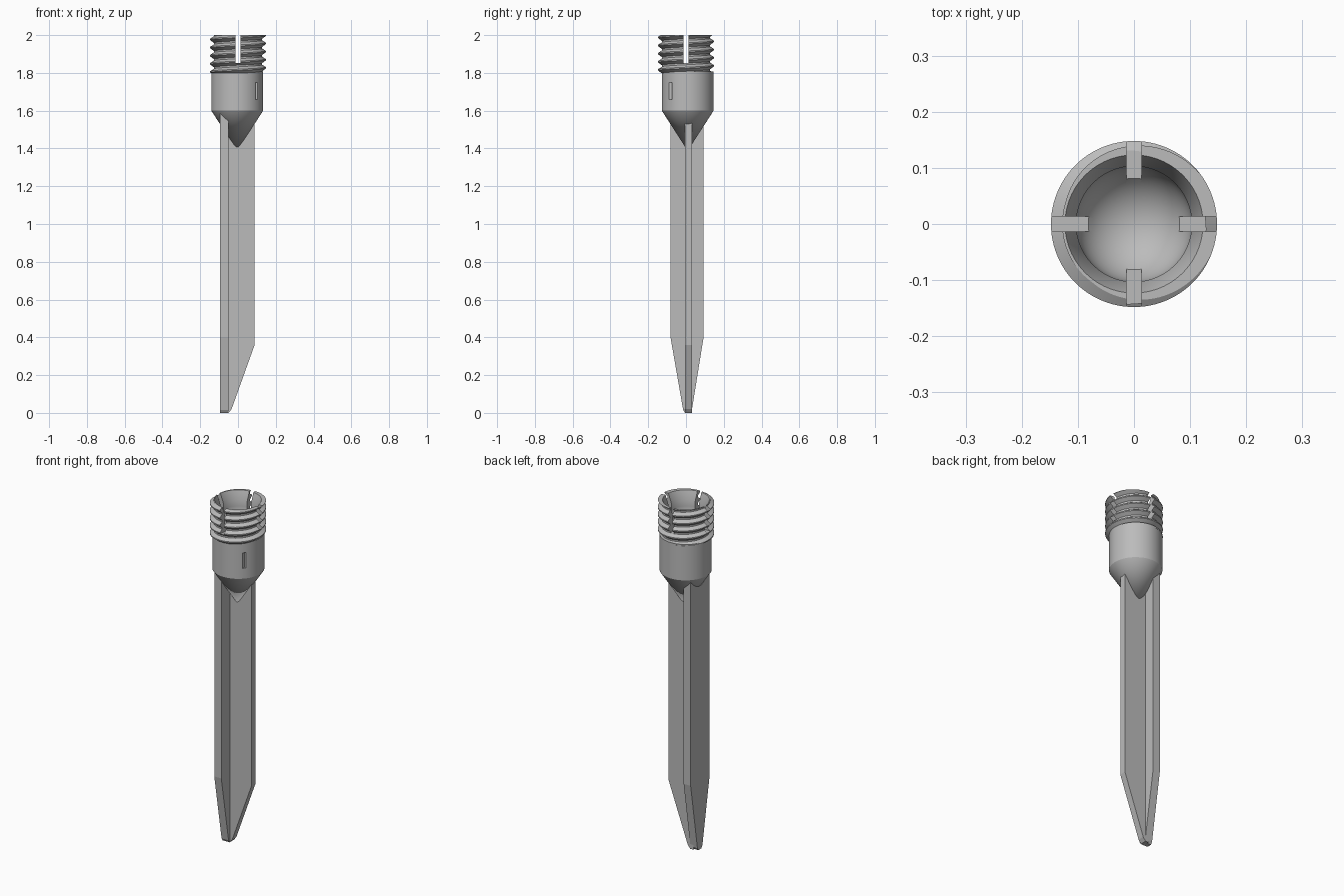
import bpy, bmesh, math
from mathutils import Vector

if "Cube" in bpy.data.objects:
    bpy.data.objects.remove(bpy.data.objects["Cube"])

grey = bpy.data.materials.new("plain grey")
grey.use_nodes = True
grey.diffuse_color = (0.5, 0.5, 0.5, 1)
grey.node_tree.nodes["Principled BSDF"].inputs["Base Color"].default_value = (0.5, 0.5, 0.5, 1)


def finish(name, bm, smooth=None):
    bmesh.ops.recalc_face_normals(bm, faces=bm.faces)
    mesh = bpy.data.meshes.new(name)
    bm.to_mesh(mesh)
    bm.free()
    mesh.materials.append(grey)
    obj = bpy.data.objects.new(name, mesh)
    bpy.context.collection.objects.link(obj)
    if smooth:
        smooth_object(obj, smooth)
    return obj


def smooth_object(obj, angle):
    bpy.ops.object.select_all(action='DESELECT')
    obj.select_set(True)
    bpy.context.view_layer.objects.active = obj
    bpy.ops.object.shade_smooth_by_angle(angle=math.radians(angle))


def slab(name, outline, depth):
    """Flat outline of 3D points, extruded along a vector."""
    bm = bmesh.new()
    face = bm.faces.new([bm.verts.new(p) for p in outline])
    new = bmesh.ops.extrude_face_region(bm, geom=[face])["geom"]
    bmesh.ops.translate(bm, vec=depth, verts=[v for v in new if isinstance(v, bmesh.types.BMVert)])
    return finish(name, bm)


def lathe(name, profile, centre, smooth=None, sides=96):
    """Closed solid spun from (radius, height) points; both ends lie on the axis."""
    bm = bmesh.new()
    cx, cy = centre
    verts = [bm.verts.new((cx + r, cy, z)) for r, z in profile]
    edges = [bm.edges.new(pair) for pair in zip(verts, verts[1:])]
    bmesh.ops.spin(bm, geom=verts + edges, cent=(cx, cy, 0), axis=(0, 0, 1),
                   angle=math.tau, steps=sides)
    bmesh.ops.remove_doubles(bm, verts=bm.verts, dist=1e-5)
    return finish(name, bm, smooth)


def box(name, centre, size):
    bm = bmesh.new()
    bmesh.ops.create_cube(bm, size=1)
    bmesh.ops.scale(bm, vec=size, verts=bm.verts)
    bmesh.ops.translate(bm, vec=centre, verts=bm.verts)
    return finish(name, bm)


def cut(target, cutter):
    mod = target.modifiers.new("cut", 'BOOLEAN')
    mod.operation, mod.solver, mod.object = 'DIFFERENCE', 'EXACT', cutter
    bpy.context.view_layer.objects.active = target
    bpy.ops.object.modifier_apply(modifier=mod.name)
    bpy.data.objects.remove(cutter)


# Stake blade: T section made of a wide plate and a rib, both tapering to the tip
slab("blade_plate", [(-0.095, y, z) for y, z in (
    (-0.082, 1.61), (-0.082, 0.4), (-0.015, 0.015), (-0.005, 0),
    (0.022, 0), (0.031, 0.015), (0.093, 0.4), (0.093, 1.61))], (0.045, 0, 0))
slab("blade_rib", [(x, -0.004, z) for x, z in (
    (-0.07, 1.61), (-0.07, 0), (-0.05, 0), (-0.034, 0.02), (0.088, 0.36), (0.088, 1.61))],
    (0, 0.037, 0))

# Collar with a cone running down into the blade
axis = (-0.004, 0.009)
collar = lathe("collar", [(0, 1.387), (0.137, 1.6), (0.137, 1.808), (0, 1.808)], axis)
notch = box("notch_cutter", (0.098, -0.085, 1.705), (0.012, 0.03, 0.09))
cut(collar, notch)
smooth_object(collar, 30)


# Screw thread: a helical surface trimmed flat at both ends
def screw(low, high, root, crest, pitch, sides=96):
    bm = bmesh.new()
    steps = ((0, root), (0.2, root), (0.55, crest), (0.7, crest))
    turns = round((high - low) / pitch) + 4
    rows = []
    for k in range(turns * 4):
        shift, r = steps[k % 4]
        row = []
        for j in range(sides):
            a = math.tau * j / sides
            z = low + pitch * (k // 4 - 2 + shift + j / sides)
            row.append(bm.verts.new((r * math.cos(a), r * math.sin(a), z)))
        rows.append(row)
    # the last column joins the first one a full turn higher
    for k in range(len(rows) - 5):
        lower, upper = rows[k] + [rows[k + 4][0]], rows[k + 1] + [rows[k + 5][0]]
        for j in range(sides):
            bm.faces.new((lower[j], lower[j + 1], upper[j + 1], upper[j]))
    for z, normal in ((low, -1), (high, 1)):
        bmesh.ops.bisect_plane(bm, geom=bm.verts[:] + bm.edges[:] + bm.faces[:], dist=1e-6,
                               plane_co=(0, 0, z), plane_no=(0, 0, normal), clear_outer=True)
        rim = [e for e in bm.edges if e.is_boundary
               and all(abs(v.co.z - z) < 1e-5 for v in e.verts)]
        bmesh.ops.edgeloop_fill(bm, edges=rim)
    return finish("threaded_socket", bm)


socket = screw(1.8, 2.0, 0.128, 0.148, 0.043)

# Round bowl with a flared mouth
ball, mid = 0.103, 1.915
bowl = [(ball * math.sin(t), mid - ball * math.cos(t))
        for t in (math.pi / 2 * i / 12 for i in range(13))]
bowl[0] = (0, bowl[0][1])
cut(socket, lathe("bowl_cutter", bowl + [(ball, 1.945), (0.123, 2.0), (0.123, 2.1), (0, 2.1)],
                  (0, 0)))

# Four slots through the socket wall
for size in ((0.4, 0.026, 0.2), (0.026, 0.4, 0.2)):
    cut(socket, box("slot_cutter", (0, 0, 1.952), size))
smooth_object(socket, 25)
